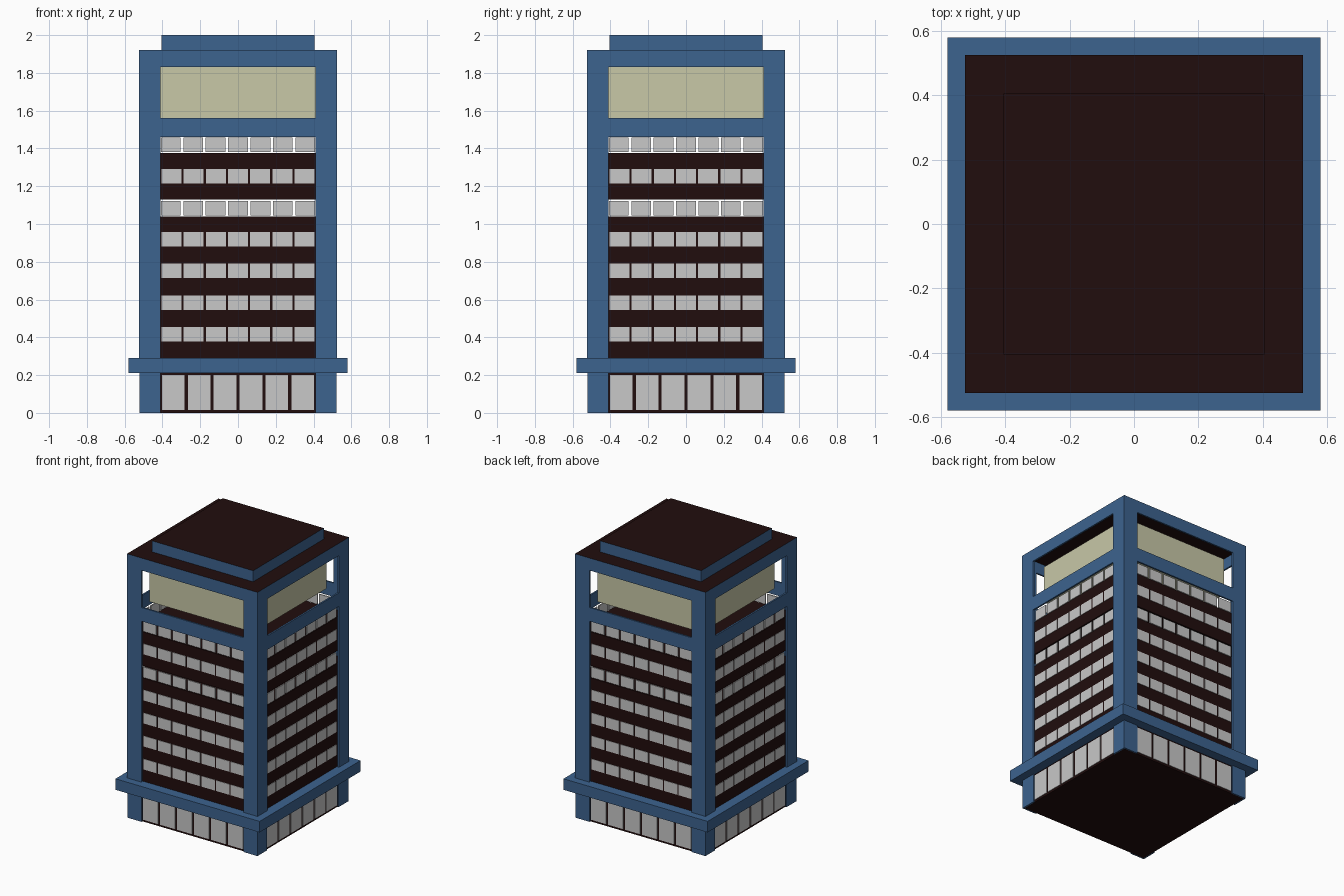
import bpy, bmesh
from mathutils import Matrix, Vector

cube = bpy.data.objects.get("Cube")
if cube:
    bpy.data.objects.remove(cube, do_unlink=True)


def material(name, rgb):
    m = bpy.data.materials.new(name)
    m.use_nodes = True
    color = (*rgb, 1)
    m.diffuse_color = color
    m.node_tree.nodes["Principled BSDF"].inputs["Base Color"].default_value = color
    return m


BLUE = material("frame blue", (0.046, 0.125, 0.275))
DARK = material("dark maroon", (0.015, 0.004, 0.004))
GLASS = material("pale glass", (0.58, 0.58, 0.58))
CREAM = material("cream panel", (0.58, 0.58, 0.39))


def add_box(bm, x0, x1, y0, y1, z0, z1):
    size = Vector((x1 - x0, y1 - y0, z1 - z0))
    centre = Vector((x0 + x1, y0 + y1, z0 + z1)) / 2
    bmesh.ops.create_cube(bm, size=1, matrix=Matrix.Translation(centre) @ Matrix.Diagonal((*size, 1)))


def finish(name, bm, *mats):
    mesh = bpy.data.meshes.new(name)
    bm.to_mesh(mesh)
    bm.free()
    ob = bpy.data.objects.new(name, mesh)
    bpy.context.collection.objects.link(ob)
    for m in mats:
        mesh.materials.append(m)
    if len(mats) > 1:  # second colour on horizontal faces
        for p in mesh.polygons:
            p.material_index = int(abs(p.normal.z) > 0.9)
    return ob


def block(name, half, z0, z1, *mats):
    bm = bmesh.new()
    add_box(bm, -half, half, -half, half, z0, z1)
    return finish(name, bm, *mats)


def four_sides(name, boxes, mat):
    """Boxes given on the front side, repeated round the tower."""
    bm = bmesh.new()
    for b in boxes:
        add_box(bm, *b)
    source = bm.verts[:] + bm.edges[:] + bm.faces[:]
    for turn in range(1, 4):
        copy = bmesh.ops.duplicate(bm, geom=source)["geom"]
        verts = [v for v in copy if isinstance(v, bmesh.types.BMVert)]
        bmesh.ops.rotate(bm, verts=verts, matrix=Matrix.Rotation(turn * 1.5707963, 3, "Z"))
    return finish(name, bm, mat)


def corner_pillars(name, outer, inner, thick, z0, z1):
    """Thin L-shaped corner casings."""
    front, back = -outer, -outer + thick
    four_sides(name, [(-outer, -inner, front, back, z0, z1),
                      (inner, outer - thick, front, back, z0, z1)], BLUE)


def window_row(count, span, gap, y0, y1, z0, z1):
    pitch = (2 * span + gap) / count
    return [(-span + i * pitch, -span + (i + 1) * pitch - gap, y0, y1, z0, z1) for i in range(count)]


OPEN = 0.41     # half width of the opening between pillars
OUT = 0.525     # half width of the tower
WALL = 0.507    # half width of the wall behind the pillars

# Ground floor
block("ground_floor_core", 0.512, 0, 0.22, DARK)
corner_pillars("ground_floor_pillars", 0.522, OPEN, 0.01, 0, 0.22)
four_sides("shop_windows", window_row(6, 0.403, 0.017, -0.516, -0.51, 0.015, 0.2), GLASS)

# Canopy
block("canopy", 0.58, 0.21, 0.29, BLUE)

# Wall blocks, split at the open storey
block("lower_tower_wall", WALL, 0.28, 1.04, DARK)
block("upper_tower_wall", WALL, 1.13, 1.375, DARK)

# Seven window rows; the fifth and the seventh stand free in open storeys
panes = []
for row in range(7):
    z = 0.378 + row * 0.1675
    if row in (4, 6):
        panes += window_row(7, 0.408, 0.014, -WALL, -WALL + 0.008, z - 0.003, z + 0.074)
    else:
        panes += window_row(7, 0.405, 0.011, -WALL - 0.003, -WALL + 0.002, z, z + 0.077)
four_sides("tower_windows", panes, GLASS)

# Outer frame
ROOF = 1.92
corner_pillars("tower_pillars", OUT, OPEN, 0.012, 0.28, ROOF - 0.008)
four_sides("frame_bands", [(-OPEN, OPEN, -OUT, -OUT + 0.012, 1.46, 1.56),
                           (-OPEN, OPEN, -OUT, -OUT + 0.012, 1.83, ROOF - 0.008)], BLUE)

# Blank panel box in the open top storey
block("panel_box", 0.42, 1.56, 1.83, CREAM)

# Roof
block("roof_slab", OUT, ROOF - 0.008, ROOF, BLUE, DARK)
block("roof_box", 0.406, ROOF, 2.0, BLUE, DARK)
